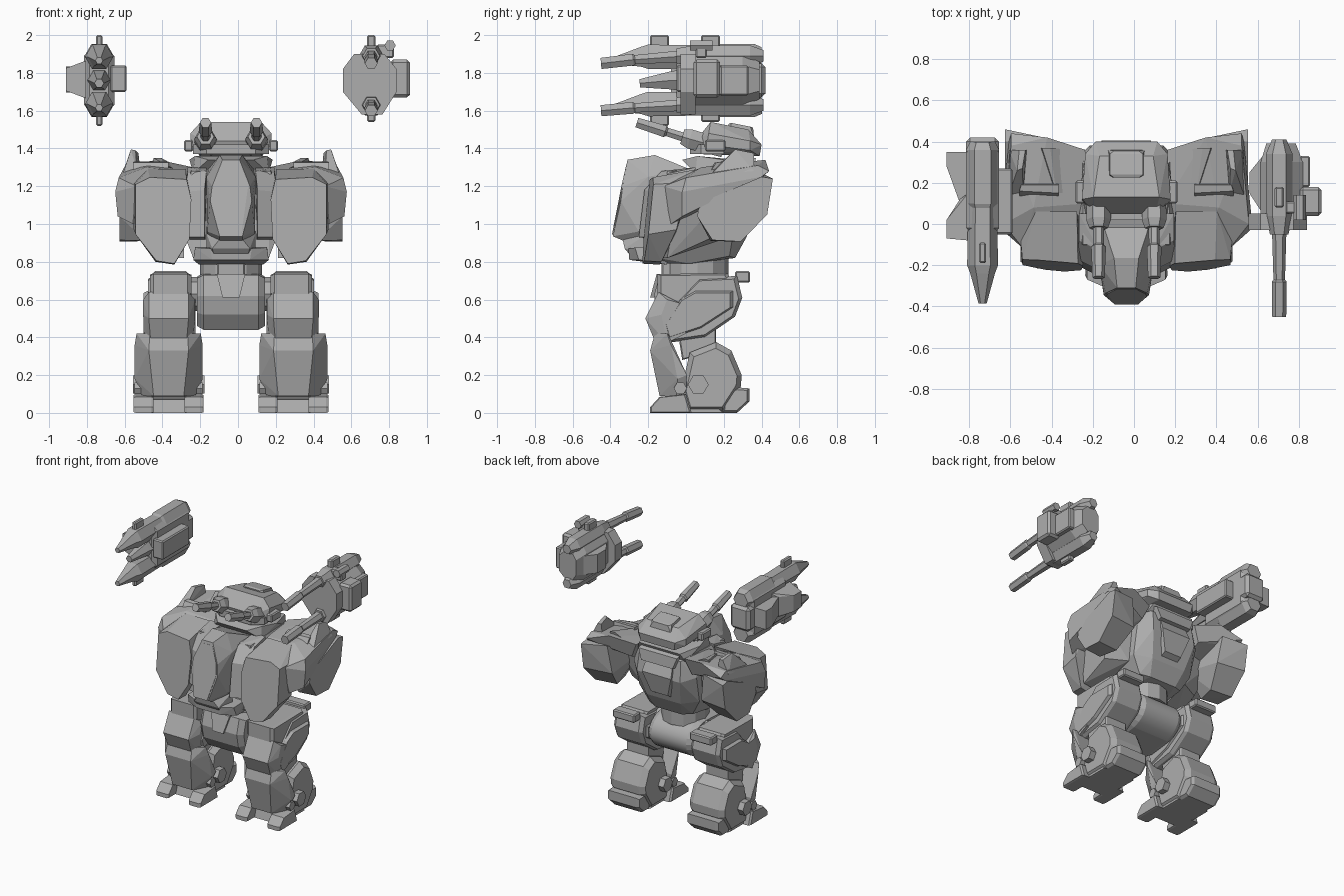
import bpy, bmesh, math
from mathutils import Vector

CX = -0.037  # centre line of the walker
grey = bpy.data.materials.new("armour grey")
grey.diffuse_color = (0.42, 0.42, 0.42, 1)


def finish(name, bm, mirror, ox):
    bmesh.ops.dissolve_limit(bm, angle_limit=0.05, verts=bm.verts, edges=bm.edges)
    bmesh.ops.recalc_face_normals(bm, faces=bm.faces)
    me = bpy.data.meshes.new(name)
    bm.to_mesh(me)
    bm.free()
    me.materials.append(grey)
    ob = bpy.data.objects.new(name, me)
    ob.location.x = ox
    bpy.context.collection.objects.link(ob)
    if mirror:
        ob.modifiers.new("mirror", 'MIRROR').use_mirror_merge = False
    return ob


def hull(name, pts, mirror=False, both=False, ox=CX):
    """Convex solid; both=True also adds the points reflected in x."""
    bm = bmesh.new()
    if both:
        pts = list(pts) + [(-x, y, z) for x, y, z in pts]
    for p in pts:
        bm.verts.new(p)
    r = bmesh.ops.convex_hull(bm, input=bm.verts)
    junk = {g for g in r["geom_interior"] + r["geom_unused"] if isinstance(g, bmesh.types.BMVert)}
    bmesh.ops.delete(bm, geom=list(junk), context='VERTS')
    return finish(name, bm, mirror, ox)


def prism(name, prof, x0, x1, cham=0.03, mirror=True, ox=CX):
    """Side profile (y, z) extruded along x with chamfered ends."""
    cy = sum(p[0] for p in prof) / len(prof)
    cz = sum(p[1] for p in prof) / len(prof)
    r = max(math.hypot(y - cy, z - cz) for y, z in prof)
    k = 1 - cham / r
    pts = []
    for x, s in ((x0, k), (x0 + cham, 1), (x1 - cham, 1), (x1, k)):
        pts += [(x, cy + (y - cy) * s, cz + (z - cz) * s) for y, z in prof]
    return hull(name, pts, mirror, ox=ox)


def box(name, x, y, z, mirror=False, ox=CX, c=0.008):
    """Box with chamfered sides, given by its x, y and z ranges."""
    pts = [(a, b, d) for a in (x[0] + c, x[1] - c) for b in (y[0] + c, y[1] - c) for d in z]
    pts += [(a, b, d) for a in x for b in (y[0] + c, y[1] - c) for d in (z[0] + c, z[1] - c)]
    pts += [(a, b, d) for a in (x[0] + c, x[1] - c) for b in y for d in (z[0] + c, z[1] - c)]
    return hull(name, pts, mirror, ox=ox)


def rod(name, stations, mirror=False, ox=CX, n=6):
    """Faceted rod through stations of ((x, y, z), radius)."""
    bm = bmesh.new()
    d = (Vector(stations[-1][0]) - Vector(stations[0][0])).normalized()
    side = d.cross(Vector((0, 1, 0)) if abs(d.z) > .9 else Vector((0, 0, 1))).normalized()
    up = side.cross(d)
    rings = []
    for p, r in stations:
        rings.append([bm.verts.new(Vector(p) + r * (side * math.cos(2 * math.pi * i / n)
                      + up * math.sin(2 * math.pi * i / n))) for i in range(n)])
    for a, b in zip(rings, rings[1:]):
        for i in range(n):
            bm.faces.new((a[i], a[(i + 1) % n], b[(i + 1) % n], b[i]))
    bm.faces.new(rings[0])
    bm.faces.new(rings[-1])
    return finish(name, bm, mirror, ox)


# --- feet and lower legs ---
toe = [(-.19, .0), (-.19, .03), (-.14, .085), (0, .1), (.03, 0)]
prism("outer_toe", toe, .41, .515, .012)
prism("inner_toe", toe, .145, .245, .012)
prism("foot_base", [(-.1, 0), (-.08, .07), (.1, .1), (.2, .0)], .2, .46, .01)
prism("heel", [(.19, .0), (.2, .1), (.27, .135), (.335, .13), (.335, .06), (.27, 0)], .2, .46, .02)
prism("calf", [(-.03, .1), (.02, .32), (.16, .375), (.24, .33), (.295, .2), (.29, .14), (.2, 0), (0, 0)],
      .185, .475, .04)
rod("ankle_axle", [((.14, .065, .15), .055), ((.52, .065, .15), .055)], True)
rod("ankle_pivot", [((.15, -.03, .13), .035), ((.51, -.03, .13), .035)], True)
prism("knee_joint", [(-.05, .47), (.16, .46), (.16, .33), (-.02, .28)], .24, .42, .01)
hull("shin_plate", [(c + s * x, y, z) for c in (.33,) for s in (1, -1) for x, y, z in
     ((.1, -.165, .42), (.105, -.19, .33), (.08, -.14, .09), (.17, -.1, .42), (.18, -.08, .36), (.18, -.045, .18),
      (.14, -.05, .085), (.18, .005, .2), (.14, 0, .11), (.16, -.095, .42))], True)

# --- thighs and hips ---
prism("hip", [(-.15, .735), (-.15, .63), (-.08, .56), (.05, .54), (.2, .6), (.24, .7), (.22, .74)], .21, .43, .02)
prism("thigh", [(-.13, .45), (-.04, .6), (.07, .715), (.27, .725), (.298, .61), (.26, .51), (.1, .4), (-.1, .37)],
      .2, .44, .025)
prism("thigh_side_plate", [(-.12, .46), (-.03, .6), (.05, .645), (.25, .645), (.25, .56), (.08, .45), (-.1, .39)],
      .187, .463, .02)
hull("knee_cap", [(.225, -.145, .64), (.435, -.145, .64), (.19, -.1, .6), (.465, -.1, .6), (.225, -.215, .5),
     (.435, -.215, .5), (.19, -.13, .52), (.465, -.13, .52), (.235, -.165, .38), (.425, -.165, .38),
     (.2, -.1, .37), (.46, -.1, .37), (.2, .0, .42), (.46, .0, .42), (.2, -.03, .58), (.46, -.03, .58)], True)
box("hip_rear_block", (.23, .41), (.26, .34), (.69, .75), True)
rod("hip_axle", [((.1, .07, .63), .09), ((.24, .07, .63), .09)], True, n=8)

# --- pelvis and waist ---
arc = [(.07 + .19 * math.cos(a), .6 + .14 * math.sin(a)) for a in [math.radians(-90 + 18 * i) for i in range(11)]]
pelvis = prism("pelvis", [(-.14, .73), (-.17, .62), (-.15, .52), (-.09, .44)] + arc, -.18, .18, .035, False)
for p in pelvis.data.polygons:
    p.use_smooth = abs(p.normal.x) < .3 and p.center.y > .05
hull("pelvis_front_plate", [(.075, -.155, .735), (.045, -.19, .61), (.075, -.1, .735), (.045, -.1, .61)], both=True)
rod("waist", [((0, .06, .7), .165), ((0, .06, .85), .165)], n=12)
box("waist_front", (-.075, .075), (-.13, .0), (.72, .86))

# --- torso ---
hull("torso_core", [(.21, -.1, 1.28), (.21, .3, 1.3), (.17, .36, 1.27), (.27, .1, 1.2), (.26, .3, 1.15),
     (.18, .38, 1.12), (.27, -.1, 1.0), (.25, .25, .95), (.14, .32, .93), (.18, .23, .83), (.11, .26, .82),
     (.2, -.15, .82), (.17, .02, .79), (.15, -.14, .79)], both=True)
hull("back_panel", [(.11, .37, 1.22), (.12, .405, 1.14), (.07, .37, .99), (.11, .33, 1.22), (.07, .3, .95)],
     both=True)
hull("back_block", [(.16, .3, 1.33), (.16, .39, 1.3), (.13, .4, 1.22), (.13, .3, 1.2)], both=True)
hull("cockpit", [(.045, -.31, 1.34), (.06, -.165, 1.365), (.1, -.335, 1.2), (.11, -.345, 1.12), (.06, -.387, .935),
     (.055, -.375, .93), (.06, -.26, .88), (.13, -.2, 1.25), (.125, -.25, .96), (.13, -.1, .92), (.12, .02, 1.29),
     (.13, 0, 1.1)], both=True)
# raised canopy strip down the nose
hull("canopy", [(.045, -.315, 1.32), (.092, -.34, 1.21), (.1, -.352, 1.12), (.055, -.392, .945),
     (.045, -.29, 1.32), (.09, -.3, 1.2), (.05, -.34, .95)], both=True)
hull("cockpit_frame", [(.13, -.13, 1.28), (.23, -.08, 1.27), (.14, -.22, 1.18), (.24, -.17, 1.17), (.14, -.25, .93),
     (.24, -.2, .93), (.13, .05, 1.3), (.23, .05, 1.3), (.13, 0, .9), (.24, 0, .9)], True)
hull("chin_band", [(.19, -.27, .875), (.2, -.25, .81), (.11, -.305, .87), (.1, -.3, .81), (.19, -.1, .88),
     (.17, -.1, .785)], both=True)
hull("chin_guard", [(.1, -.325, .87), (.06, -.335, .92), (.09, -.3, .84), (.13, -.2, .95), (.13, -.2, .84)], both=True)

# --- chest armour: one flat leaning face with thick sides ---
face = [(.43, 1.247), (.235, 1.236), (.21, 1.13), (.22, .92), (.3, .79), (.395, .805), (.505, .945), (.505, 1.21)]
hull("chest_plate", [(x, -.17 - .1 * (1.24 - z) - .08 * (.5 - x), z) for x, z in face] +
     [(.44, .06, 1.29), (.24, .06, 1.29), (.52, .0, 1.22), (.515, -.05, .97), (.3, -.14, .785), (.4, -.13, .8),
      (.24, -.05, .95)], True)
hull("underarm", [(.25, -.1, 1.1), (.47, -.05, 1.1), (.25, -.12, .82), (.4, -.1, .82), (.25, .2, .92),
     (.4, .12, .92), (.25, .25, 1.15), (.47, .2, 1.15)], True)

# --- shoulders ---
hull("shoulder_shell", [(.595, 0, 1.245), (.613, -.02, 1.17), (.6, -.02, 1.04), (.56, .38, 1.31), (.56, .44, 1.28),
     (.385, .42, 1.34), (.2, .36, 1.3), (.19, .1, 1.275), (.45, .08, 1.3), (.5, -.12, 1.2), (.3, -.12, 1.2),
     (.52, -.08, 1.0), (.28, -.08, 1.0), (.57, .4, 1.25), (.25, .34, 1.19)], True)
hull("shoulder_fin", [(.5, .15, 1.29), (.575, .13, 1.26), (.505, .27, 1.39), (.53, .26, 1.395), (.49, .36, 1.375),
     (.52, .36, 1.375), (.48, .36, 1.28), (.57, .36, 1.28)], True)
hull("shoulder_lip", [(.33, .13, 1.28), (.52, .13, 1.28), (.33, .15, 1.325), (.52, .16, 1.325), (.33, .19, 1.33),
     (.51, .19, 1.33), (.33, .2, 1.28), (.51, .2, 1.28)], True)
hull("shoulder_inner_ridge", [(.3, .15, 1.29), (.34, .15, 1.31), (.37, .37, 1.35), (.41, .37, 1.35), (.28, .36, 1.3),
     (.42, .36, 1.3)], True)
pod = [(.07, 1.11), (.4, 1.25), (.46, 1.24), (.43, 1.05), (.29, .907), (.14, .915), (.06, 1.04)]
hull("shoulder_pod", [(.59, y, z) for y, z in pod] + [(.4, .42, 1.26), (.37, .4, 1.05), (.42, .27, .91),
     (.45, .13, .91), (.35, .1, 1.1)], True)

# --- turret ---
hull("turret_base", [(.19, .06, 1.36), (.22, .2, 1.34), (.17, .37, 1.33), (.2, .05, 1.27), (.2, .34, 1.27),
     (.12, -.02, 1.34)], both=True)
hull("turret", [(.16, .13, 1.54), (.13, .33, 1.5), (.215, .12, 1.48), (.2, .34, 1.44), (.215, .11, 1.42),
     (.2, .34, 1.39), (.16, .07, 1.37), (.14, .05, 1.44), (.15, .4, 1.42), (.14, .39, 1.36)], both=True)
hull("turret_hatch", [(.08, .24, 1.535), (.08, .34, 1.515), (.06, .225, 1.53), (.06, .355, 1.51), (.09, .23, 1.48),
     (.09, .36, 1.46)], both=True)
hull("visor", [(.13, .02, 1.42), (.2, .08, 1.42), (.13, .02, 1.37), (.2, .08, 1.37), (.2, .2, 1.42),
     (.2, .2, 1.37)], both=True)
box("turret_ear", (.2, .248), (.1, .21), (1.385, 1.445), True)
rod("gun_housing", [((.135, .2, 1.4), .055), ((.135, .02, 1.45), .06), ((.135, -.02, 1.462), .045)], True)
rod("turret_gun", [((.135, .05, 1.44), .028), ((.135, -.1, 1.487), .026), ((.135, -.11, 1.49), .036),
    ((.135, -.26, 1.537), .03)], True)

# --- right floating cannon (twin long barrels) ---
R = .705
hull("cannon_body", [(x, y, z) for y, s in ((0, 1), (.3, 1), (.39, .7)) for x, z in
     [(s * a, 1.76 + s * b) for a, b in ((-.05, .14), (.05, .14), (.115, .08), (.115, -.08), (.05, -.14),
      (-.05, -.14), (-.09, -.08), (-.09, .08))]], ox=R)
hull("cannon_inner_wedge", [(x, y, z) for z in (1.69, 1.83) for x, y in ((-.08, .05), (-.145, .15), (-.145, .25),
     (-.08, .33))], ox=R)
hull("cannon_collar", [(x, y, z) for y in (-.03, .05) for x, z in ((-.09, 1.9), (.07, 1.9), (.135, 1.82), (.135, 1.7),
     (.06, 1.58), (-.05, 1.58), (-.15, 1.7), (-.15, 1.82))], ox=R)
for tag, z, tz in (("upper", 1.89, 1.85), ("lower", 1.63, 1.6)):
    rod(tag + "_cannon_tube", [((0, -.05, z), .045), ((0, .04, z), .065), ((0, .34, z), .065), ((0, .41, z), .035)], ox=R)
    rod(tag + "_cannon_barrel", [((0, 0, z), .036), ((0, -.27, (z + tz) / 2), .028), ((0, -.28, (z + tz) / 2), .036),
        ((0, -.45, tz), .034)], ox=R)
box("cannon_side_box", (.1, .205), (.04, .18), (1.67, 1.87), ox=R, c=.015)
box("cannon_back_box", (.1, .15), (.18, .33), (1.68, 1.84), ox=R)
box("cannon_sight", (-.022, .022), (.08, .18), (1.93, 2.0), ox=R)
box("cannon_foot", (-.022, .022), (.08, .18), (1.54, 1.6), ox=R)
rod("cannon_scope", [((.1, .02, 1.945), .03), ((.1, .14, 1.945), .03)], ox=R)
box("scope_mount", (.03, .12), (.05, .11), (1.88, 1.95), ox=R)

# --- left floating lance (three spikes) ---
L = -.735
box("lance_core", (-.08, .08), (-.05, .38), (1.6, 1.92), ox=L, c=.03)
for tag, z in (("upper", 1.885), ("lower", 1.635)):
    rod(tag + "_spike", [((0, .4, z), .06), ((0, .36, z), .08), ((0, .1, z), .08), ((0, .08, z), .07),
        ((0, -.2, z), .075), ((0, -.24, z), .06), ((0, -.385, z - .02), .02)], ox=L)
    s = 1 if z > 1.76 else -1
    a, b = sorted((1.76 + s * .18, 1.76 + s * .24))
    box(tag + "_spike_fin", (-.017, .017), (-.19, -.09), (a, b), ox=L)
rod("middle_spike", [((0, .0, 1.76), .07), ((0, -.08, 1.76), .055), ((0, -.245, 1.745), .025)], ox=L)
hull("lance_front_wing", [(x, y, 1.765 + s * h) for s in (1, -1) for x, y, h in ((-.175, -.07, .06),
     (-.175, .02, .06), (-.11, .12, .07), (-.07, .15, .1), (-.07, -.08, .1))], ox=L)
hull("lance_rear_wing", [(x, y, 1.765 + s * h) for s in (1, -1) for x, y, h in ((-.175, .35, .07),
     (-.175, .28, .07), (-.11, .1, .07), (-.07, .1, .07), (-.07, .35, .07))], ox=L)
box("lance_side_box", (.06, .145), (-.05, .27), (1.7, 1.84), ox=L)
box("lance_back_cap", (-.08, .08), (.33, .42), (1.67, 1.85), ox=L, c=.02)
